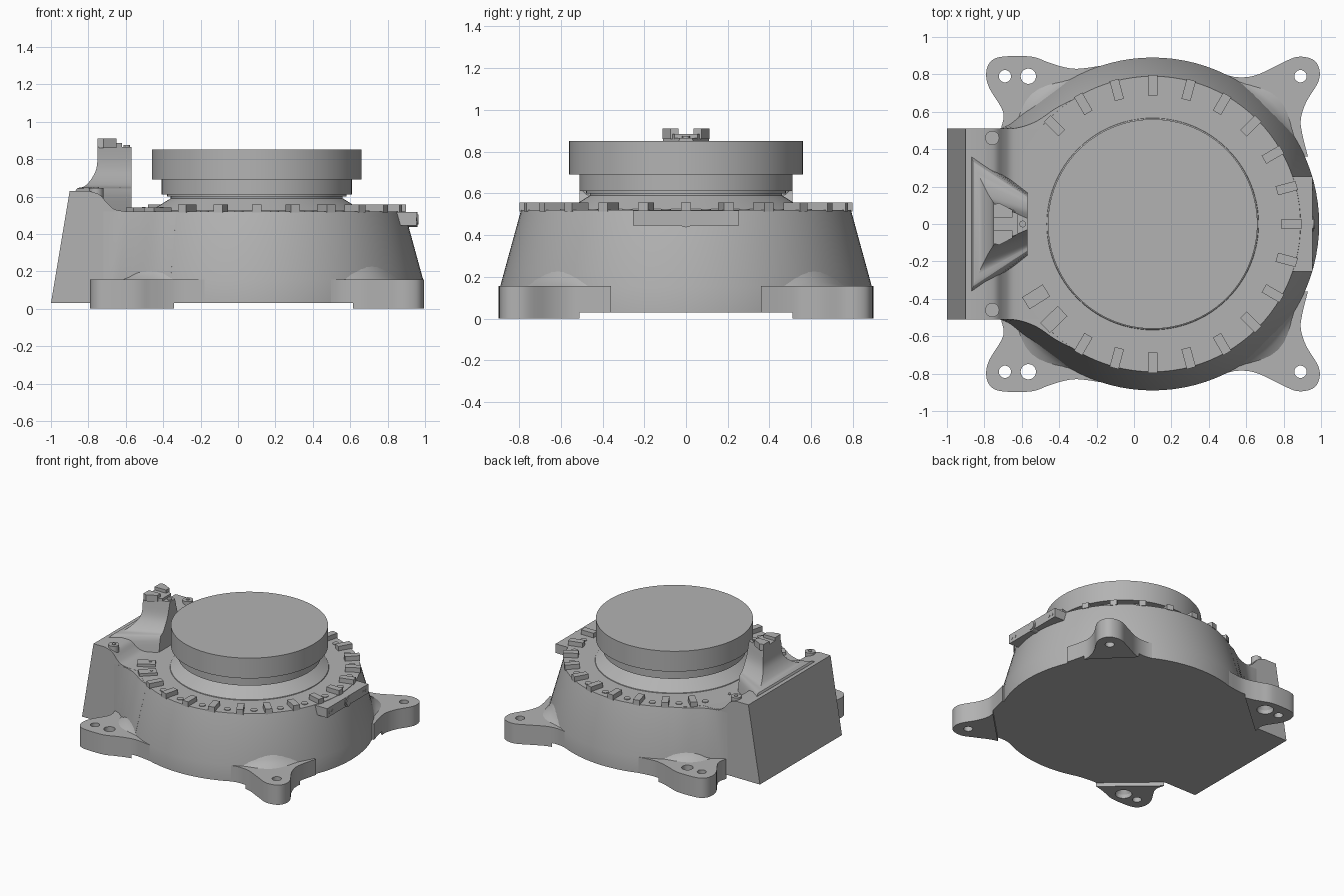
import bpy, bmesh, math
from mathutils import Vector, Matrix

if "Cube" in bpy.data.objects:
    bpy.data.objects.remove(bpy.data.objects["Cube"], do_unlink=True)

CX = 0.1          # turntable axis
RIM = 0.52        # deck height
parts = []

grey = bpy.data.materials.new("cast_grey")
grey.use_nodes = True
colour = (0.45, 0.45, 0.45, 1)
grey.diffuse_color = colour
grey.node_tree.nodes["Principled BSDF"].inputs["Base Color"].default_value = colour


def finish(bm, name):
    bmesh.ops.remove_doubles(bm, verts=bm.verts, dist=0.00001)
    bmesh.ops.recalc_face_normals(bm, faces=bm.faces)
    me = bpy.data.meshes.new(name)
    bm.to_mesh(me)
    bm.free()
    me.materials.append(grey)
    ob = bpy.data.objects.new(name, me)
    bpy.context.collection.objects.link(ob)
    parts.append(ob)
    return ob


def loft(name, rings, cap=True):
    """Skin equal-length closed rings of points."""
    bm = bmesh.new()
    rows = [[bm.verts.new(p) for p in ring] for ring in rings]
    n = len(rows[0])
    for a, b in zip(rows, rows[1:]):
        for i in range(n):
            j = (i + 1) % n
            bm.faces.new((a[i], a[j], b[j], b[i]))
    if cap:
        bm.faces.new(rows[0])
        bm.faces.new(rows[-1])
    return finish(bm, name)


def prism(name, outline, z0, z1):
    return loft(name, [[(x, y, z) for x, y in outline] for z in (z0, z1)])


def lathe(name, profile, x=CX, y=0, n=96):
    turn = [2 * math.pi * i / n for i in range(n)]
    return loft(name, [[(x + r * math.cos(a), y + r * math.sin(a), z) for a in turn] for r, z in profile])


def box(name, centre, size, angle=0):
    bm = bmesh.new()
    m = Matrix.Translation(centre) @ Matrix.Rotation(angle, 4, 'Z') @ Matrix.Diagonal((*size, 1))
    bmesh.ops.create_cube(bm, size=1, matrix=m)
    return finish(bm, name)


def rod_x(name, x0, x1, y, z, r):
    """Cylinder lying along x."""
    turn = [2 * math.pi * i / 24 for i in range(24)]
    return loft(name, [[(x, y + r * math.cos(a), z + r * math.sin(a)) for a in turn] for x in (x0, x1)])


def smooth(points, steps=6):
    """Open Catmull-Rom curve through the points."""
    p = [Vector(q) for q in points]
    p = [p[0] * 2 - p[1]] + p + [p[-1] * 2 - p[-2]]
    out = []
    for a, b, c, d in zip(p, p[1:], p[2:], p[3:]):
        for i in range(steps):
            t = i / steps
            out.append(0.5 * (2 * b + (c - a) * t + (2 * a - 5 * b + 4 * c - d) * t * t
                              + (3 * b - a - 3 * c + d) * t ** 3))
    return [tuple(v) for v in out + [p[-2]]]


def cut(target, cutters):
    """Drill the cutters out of the target and bake the result."""
    for c in cutters:
        mod = target.modifiers.new("hole", 'BOOLEAN')
        mod.operation, mod.solver, mod.object = 'DIFFERENCE', 'EXACT', c
    deps = bpy.context.evaluated_depsgraph_get()
    me = bpy.data.meshes.new_from_object(target.evaluated_get(deps))
    target.modifiers.clear()
    target.data = me


# Conical housing, neck and turntable
lathe("housing", [(0.89, 0.03), (0.89, 0.155), (0.79, RIM)])
lathe("seal_cone", [(0.57, RIM - 0.01), (0.565, RIM + 0.005), (0.46, 0.59), (0.46, 0.6), (0.48, 0.6), (0.48, 0.615)])
lathe("neck", [(0.51, 0.61), (0.51, 0.69)])
lathe("turntable", [(0.56, 0.69), (0.56, 0.85)])

# Rear connection box with curved step down to the deck
side = [(-1, 0.03), (-0.9, 0.63)] + smooth([(-0.8, 0.63), (-0.74, 0.61), (-0.7, 0.565), (-0.66, 0.532), (-0.6, RIM)], 4)
side += [(-0.4, RIM), (-0.4, 0.03)]
loft("rear_box", [[(x, y, z) for x, z in side] for y in (-0.51, 0.51)])

# Blends between box and housing
top = smooth([(-0.72, 0.51), (-0.62, 0.515), (-0.52, 0.55), (-0.42, 0.617), (-0.33, 0.663)], 4)
low = smooth([(-0.72, 0.51), (-0.66, 0.535), (-0.57, 0.61), (-0.46, 0.697), (-0.36, 0.763)], 4)
for s, label in ((1, "left"), (-1, "right")):
    rings = [[(x, s * y, z) for x, y in c + [(-0.3, 0.3), (-0.7, 0.3)]]
             for c, z in ((low, 0.03), (low, 0.155), (top, RIM - 0.001))]
    loft(label + "_box_blend", rings)

# Mounting feet with pads, drilled holes and fillets
rear = smooth([(-0.71, 0.51), (-0.70, 0.6), (-0.775, 0.73), (-0.79, 0.81), (-0.765, 0.87), (-0.70, 0.895),
               (-0.55, 0.895), (-0.46, 0.865), (-0.38, 0.84), (-0.3, 0.83), (-0.18, 0.845)])
front = smooth([(0.45, 0.81), (0.55, 0.785), (0.65, 0.795), (0.77, 0.85), (0.87, 0.893), (0.955, 0.88),
                (0.99, 0.83), (0.985, 0.76), (0.92, 0.65), (0.892, 0.56), (0.9, 0.48), (0.93, 0.36)])
kinds = [("rear", rear, [(-0.69, 0.79, 0.033), (-0.565, 0.79, 0.041)], (-0.35, 0.4), -0.33, 133),
         ("front", front, [(0.89, 0.79, 0.033)], (0.5, 0.4), 0.6, 45)]
for s, label in ((1, "left"), (-1, "right")):
    for name, line, holes, inner, edge, mid in kinds:
        full = [(x, s * y) for x, y in line + [inner]]
        pad = [(x, s * y) for x, y in line if y > 0.5 and (x < edge if name == "rear" else x > edge)]
        drills = [lathe("drill", [(r, -0.1), (r, 0.3)], x, s * y, 24) for x, y, r in holes]
        if name == "rear":
            x, y, r = holes[1]
            drills.append(lathe("counterbore", [(0.06, -0.1), (0.06, 0.03), (0.04, 0.06)], x, s * y, 24))
        cut(prism(f"{name}_{label}_foot", full, 0.03, 0.155), drills)
        cut(prism(f"{name}_{label}_pad", pad, 0, 0.03), drills)
        for d in drills:
            parts.remove(d)
            bpy.data.objects.remove(d, do_unlink=True)
        # Fillet swelling where the foot meets the cone
        rings = []
        for i in range(13):
            t = i / 6 - 1
            a = math.radians(mid + 17 * t)
            k = math.cos(t * math.pi / 2) ** 2
            prof = [(0.8, 0.1), (0.885 + 0.075 * k, 0.15), (0.883 + 0.03 * k, 0.158 + 0.015 * k),
                    (0.872 + 0.015 * k, 0.185 + 0.015 * k), (0.855, 0.21 + 0.04 * k), (0.75, 0.26)]
            rings.append([(CX + r * math.cos(a), s * r * math.sin(a), z) for r, z in prof])
        loft(f"{name}_{label}_foot_fillet", rings)

# Ring of clamp blocks and screw heads
for i in range(-8, 10):
    a = math.radians(15 * i)
    if i > -9:
        if i >= -8:
            c = (CX + 0.742 * math.cos(a), 0.742 * math.sin(a), RIM + 0.015)
            box("clamp_block", c, (0.11, 0.05, 0.042), a)
    b = a + math.radians(7.5)
    lathe("screw_head", [(0.024, RIM - 0.005), (0.024, RIM + 0.005)],
          CX + 0.73 * math.cos(b), 0.73 * math.sin(b), 16)
lathe("small_pin", [(0.012, RIM - 0.005), (0.012, RIM + 0.006)], -0.55, 0.245, 12)
for deg in (212, 224):
    a = math.radians(deg)
    x, y = CX + 0.735 * math.cos(a), 0.735 * math.sin(a)
    box("stop_block", (x, y, RIM + 0.006), (0.13, 0.075, 0.03), a)
    lathe("stop_pin", [(0.01, RIM), (0.01, RIM + 0.025)], x + 0.02, y + 0.02, 12)

# Front sensor bar
box("sensor_bar", (0.9, 0, 0.481), (0.11, 0.51, 0.072))
rod_x("sensor_ring", 0.9, 0.96, 0, 0.477, 0.04)
rod_x("sensor_core", 0.9, 0.965, 0, 0.477, 0.028)
for y in (-0.225, -0.19, 0.19, 0.225):
    rod_x("bar_screw", 0.9, 0.958, y, 0.478, 0.01)

# Flared bracket column on the box: height, rear x, rear and front half widths
shape = smooth([(0.5, -0.88, 0.42, 0.17), (0.63, -0.87, 0.36, 0.15), (0.655, -0.82, 0.24, 0.12),
                (0.7, -0.78, 0.16, 0.09), (0.76, -0.755, 0.12, 0.06), (0.865, -0.75, 0.11, 0.03)], 4)
loft("bracket_column", [[(xb, -w, z), (-0.57, -f, z), (-0.57, f, z), (xb, w, z)] for z, xb, w, f in shape])

# Stepped bracket head
prism("head_step", [(-0.75, -0.1), (-0.62, -0.055), (-0.62, 0.055), (-0.75, 0.1)], 0.86, 0.885)
for s in (1, -1):
    prism("head_wing", [(-0.75, s * 0.035), (-0.75, s * 0.105), (-0.72, s * 0.112),
                        (-0.65, s * 0.075), (-0.65, s * 0.035)], 0.86, 0.91)
lathe("head_pin", [(0.018, 0.86), (0.018, 0.875)], -0.595, 0, 16)

# Locating pegs on the box shoulders
for s in (1, -1):
    lathe("locating_peg", [(0.038, 0.5), (0.038, 0.645)], -0.758, s * 0.46, 24)
    lathe("peg_socket", [(0.014, 0.64), (0.014, 0.65)], -0.758, s * 0.46, 12)

# Smooth shading with crisp edges
bpy.ops.object.select_all(action='DESELECT')
for ob in parts:
    ob.select_set(True)
bpy.context.view_layer.objects.active = parts[0]
bpy.ops.object.shade_smooth_by_angle(angle=math.radians(30))
